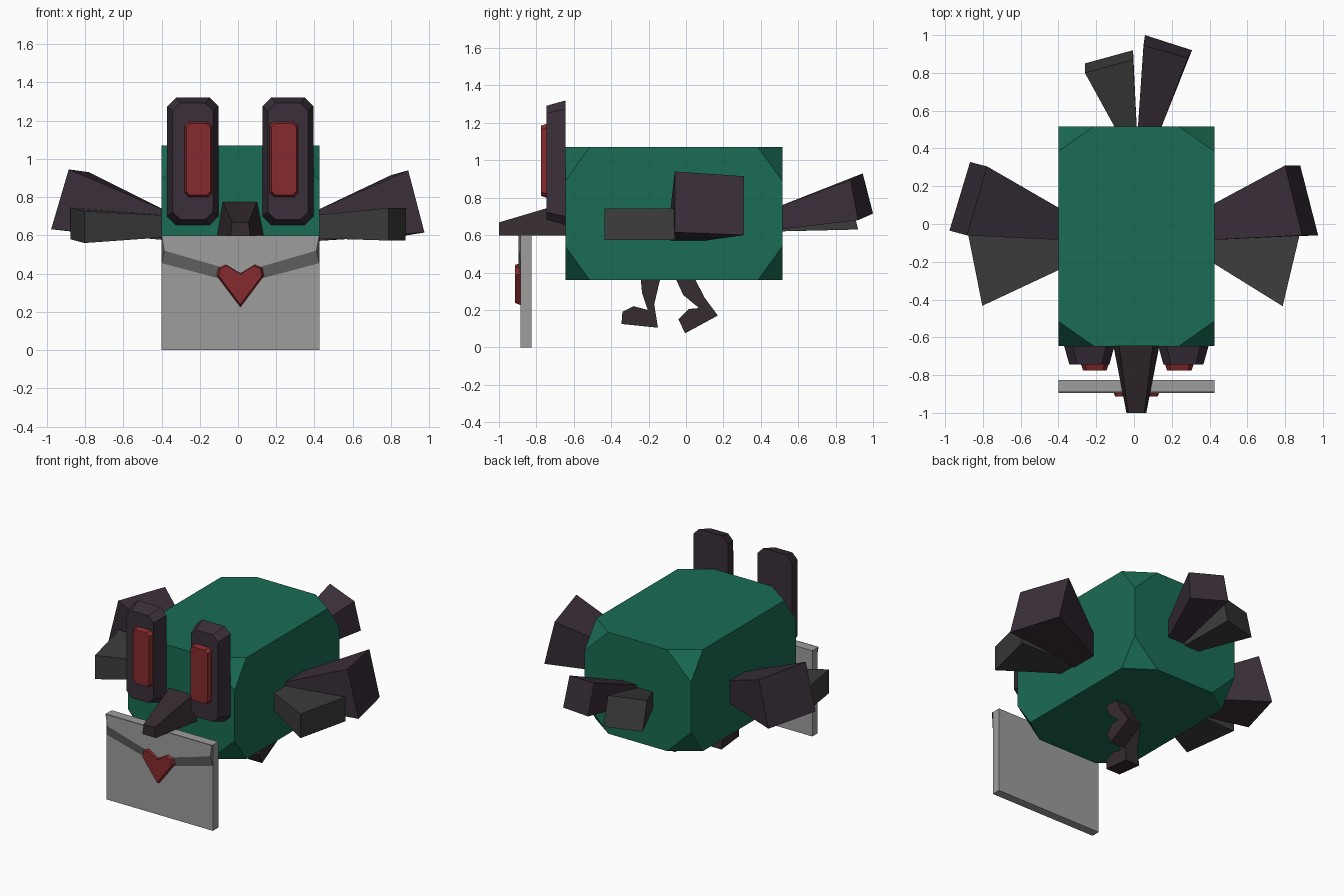
import bpy, bmesh

CX = 0.0125  # the body sits slightly right of the origin


def material(name, rgb):
    m = bpy.data.materials.new(name)
    m.diffuse_color = (*rgb, 1)
    return m


GREEN = material("green", (0.010, 0.150, 0.090))
PURPLE = material("dark_purple", (0.042, 0.028, 0.042))
BROWN = material("dark_brown", (0.036, 0.024, 0.028))
CHARCOAL = material("charcoal", (0.045, 0.045, 0.045))
RED = material("red", (0.240, 0.024, 0.026))
PAPER = material("paper", (0.340, 0.340, 0.340))
BAND = material("paper_band", (0.130, 0.130, 0.130))


def finish(name, bm, *mats):
    bmesh.ops.recalc_face_normals(bm, faces=bm.faces)
    mesh = bpy.data.meshes.new(name)
    bm.to_mesh(mesh)
    bm.free()
    for m in mats:
        mesh.materials.append(m)
    obj = bpy.data.objects.new(name, mesh)
    bpy.context.collection.objects.link(obj)
    return obj


def loft(name, ring_a, ring_b, mat, side_mat=None):
    """Closed solid between two rings with the same point count."""
    bm = bmesh.new()
    a = [bm.verts.new(p) for p in ring_a]
    b = [bm.verts.new(p) for p in ring_b]
    bm.faces.new(a)
    bm.faces.new(b)
    for i in range(len(a)):
        j = (i + 1) % len(a)
        f = bm.faces.new((a[i], a[j], b[j], b[i]))
        f.material_index = 1 if side_mat else 0
    return finish(name, bm, mat, *([side_mat] if side_mat else []))


def at_y(y, pts):
    return [(x, y, z) for x, z in pts]


def at_x(x, pts):
    return [(x, y, z) for y, z in pts]


def octagon(x0, x1, z0, z1, c):
    return [(x0 + c, z0), (x1 - c, z0), (x1, z0 + c), (x1, z1 - c),
            (x1 - c, z1), (x0 + c, z1), (x0, z1 - c), (x0, z0 + c)]


def rect(a0, a1, z0, z1):
    return [(a0, z1), (a1, z1), (a1, z0), (a0, z0)]


# body: box with its eight corners cut off
bm = bmesh.new()
for x, dx in ((-0.40, 0.185), (0.425, -0.185)):
    for y, dy in ((-0.645, 0.13), (0.515, -0.13)):
        for z, dz in ((0.36, 0.18), (1.07, -0.18)):
            for p in ((x + dx, y, z), (x, y + dy, z), (x, y, z + dz)):
                bm.verts.new(p)
bmesh.ops.convex_hull(bm, input=bm.verts)
bmesh.ops.dissolve_limit(bm, angle_limit=0.02, verts=bm.verts, edges=bm.edges)
finish("body", bm, GREEN)

# eyes with red pupils set towards the middle
for side, x0, x1, p0, p1 in (("left", -0.37, -0.103, -0.28, -0.135),
                             ("right", 0.128, 0.395, 0.165, 0.315)):
    loft(side + "_eye", at_y(-0.645, octagon(x0, x1, 0.655, 1.32, 0.045)),
         at_y(-0.745, octagon(x0 + 0.028, x1 - 0.028, 0.683, 1.292, 0.04)), PURPLE)
    loft(side + "_pupil", at_y(-0.745, octagon(p0, p1, 0.80, 1.195, 0.022)),
         at_y(-0.775, octagon(p0 + 0.01, p1 - 0.01, 0.81, 1.185, 0.02)), RED)

# beak
loft("beak", at_y(-0.64, [(-0.08, 0.775), (0.10, 0.775), (0.135, 0.597), (-0.11, 0.597)]),
     at_y(-1.0, [(-0.03, 0.668), (0.055, 0.668), (0.065, 0.597), (-0.04, 0.597)]), BROWN)

# envelope, with a slightly raised flap edged by a dark band
sheet = rect(-0.40, 0.425, 0.0, 0.60)
loft("envelope", at_y(-0.825, sheet), at_y(-0.885, sheet), PAPER)
loft("envelope_flap",
     at_y(-0.885, [(-0.40, 0.60), (-0.40, 0.455), (CX, 0.345), (0.425, 0.455), (0.425, 0.60)]),
     at_y(-0.895, [(-0.40, 0.60), (-0.385, 0.52), (CX, 0.405), (0.41, 0.52), (0.425, 0.60)]),
     PAPER, BAND)

# heart seal
half = [(0.0, 0.225), (0.124, 0.39), (0.118, 0.432), (0.078, 0.45), (0.0, 0.402)]
heart = half + [(-x, z) for x, z in reversed(half[1:-1])]
loft("heart_seal", at_y(-0.885, [(CX + x, z) for x, z in heart]),
     at_y(-0.914, [(CX + x * 0.9, 0.36 + (z - 0.36) * 0.9) for x, z in heart]), RED)

# wings: root rings go back-top, front-top, front-bottom, back-bottom
loft("right_wing_back", at_x(0.40, rect(0.095, -0.085, 0.57, 0.725)),
     [(0.80, 0.31, 0.915), (0.89, -0.06, 0.94), (0.975, -0.06, 0.615), (0.88, 0.31, 0.60)], PURPLE)
loft("right_wing_front", at_x(0.40, rect(-0.06, -0.195, 0.585, 0.705)),
     [(0.876, -0.06, 0.743), (0.787, -0.435, 0.743),
      (0.787, -0.435, 0.573), (0.876, -0.06, 0.573)], CHARCOAL)
loft("left_wing_back", at_x(-0.38, rect(0.075, -0.085, 0.575, 0.73)),
     [(-0.778, 0.305, 0.93), (-0.885, -0.06, 0.945),
      (-0.977, -0.035, 0.632), (-0.868, 0.328, 0.62)], PURPLE)
loft("left_wing_front", at_x(-0.38, rect(-0.06, -0.235, 0.59, 0.705)),
     [(-0.877, -0.06, 0.745), (-0.803, -0.433, 0.727),
      (-0.803, -0.433, 0.56), (-0.877, -0.06, 0.58)], CHARCOAL)

# tail feathers
loft("right_tail_feather", at_y(0.50, rect(0.02, 0.14, 0.63, 0.755)),
     [(0.05, 0.945, 0.93), (0.285, 0.88, 0.895), (0.307, 0.92, 0.68), (0.058, 1.0, 0.715)], PURPLE)
loft("left_tail_feather", at_y(0.50, rect(-0.095, 0.015, 0.62, 0.74)),
     [(-0.26, 0.80, 0.835), (-0.005, 0.87, 0.83), (-0.005, 0.92, 0.63), (-0.26, 0.85, 0.635)], CHARCOAL)

# legs: bent side profiles, one swung forwards and one back
left_leg = [(-0.245, 0.40), (-0.13, 0.40), (-0.17, 0.23), (-0.15, 0.105), (-0.345, 0.125),
            (-0.34, 0.19), (-0.28, 0.22), (-0.205, 0.20), (-0.235, 0.29)]
right_leg = [(-0.07, 0.40), (0.03, 0.40), (0.10, 0.265), (0.17, 0.17), (-0.005, 0.075),
             (-0.04, 0.15), (0.015, 0.205), (0.07, 0.21), (-0.015, 0.28)]
loft("left_leg", at_x(-0.17, left_leg), at_x(-0.06, left_leg), BROWN)
loft("right_leg", at_x(0.08, right_leg), at_x(0.19, right_leg), BROWN)
